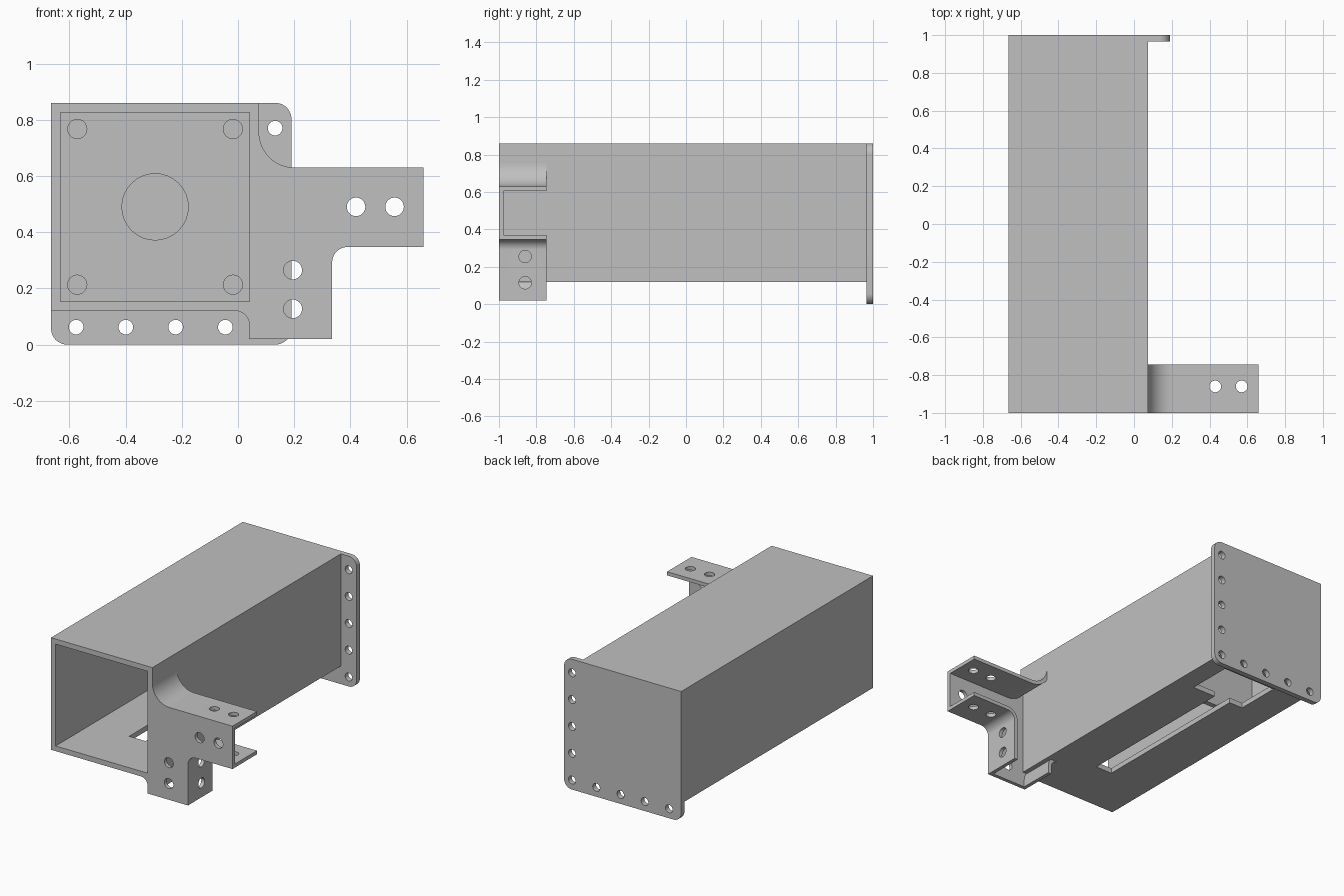
import bpy, bmesh
from math import sin, cos, pi, radians
from mathutils import Vector, Matrix

old = bpy.data.objects.get("Cube")
if old:
    bpy.data.objects.remove(old)

grey = bpy.data.materials.new("plain grey")
grey.use_nodes = True
grey.diffuse_color = (0.53, 0.53, 0.53, 1)
grey.node_tree.nodes["Principled BSDF"].inputs["Base Color"].default_value = grey.diffuse_color

LEFT, RIGHT, BOTTOM, TOP = -0.665, 0.075, 0.12, 0.86
WALL, SHEET = 0.034, 0.024
BACK = 1 - WALL
ARM_BACK = -0.745


def finish(name, bm):
    bmesh.ops.recalc_face_normals(bm, faces=bm.faces)
    mesh = bpy.data.meshes.new(name)
    bm.to_mesh(mesh)
    bm.free()
    mesh.materials.append(grey)
    ob = bpy.data.objects.new(name, mesh)
    bpy.context.collection.objects.link(ob)
    return ob


def prism(name, points, y0, y1):
    """Extrude an outline in the xz plane from y0 to y1."""
    bm = bmesh.new()
    face = bm.faces.new([bm.verts.new((x, y0, z)) for x, z in points])
    new = bmesh.ops.extrude_face_region(bm, geom=[face])["geom"]
    bmesh.ops.translate(bm, vec=(0, y1 - y0, 0),
                        verts=[v for v in new if isinstance(v, bmesh.types.BMVert)])
    return finish(name, bm)


def block(name, x0, x1, y0, y1, z0, z1):
    return prism(name, [(x0, z0), (x1, z0), (x1, z1), (x0, z1)], y0, y1)


def drill(at, radius, axis, depth=0.1):
    """Cylinder cutter along the given axis."""
    turn = {"X": Matrix.Rotation(pi / 2, 4, "Y"), "Y": Matrix.Rotation(pi / 2, 4, "X"),
            "Z": Matrix()}[axis]
    bm = bmesh.new()
    bmesh.ops.create_cone(bm, cap_ends=True, segments=32, radius1=radius, radius2=radius,
                          depth=depth, matrix=Matrix.Translation(at) @ turn)
    return finish("cutter", bm)


def cut(ob, cutters):
    bpy.context.view_layer.objects.active = ob
    for c in cutters:
        c.hide_render = True
        mod = ob.modifiers.new("cut", "BOOLEAN")
        mod.operation, mod.solver, mod.object = "DIFFERENCE", "EXACT", c
        bpy.ops.object.modifier_apply(modifier=mod.name)
        bpy.data.objects.remove(c)


def arc(cx, cz, r, a0, a1, n=12):
    steps = [radians(a0 + (a1 - a0) * i / n) for i in range(n + 1)]
    return [(cx + r * cos(a), cz + r * sin(a)) for a in steps]


def flange(name, path):
    """Folded strip along a path, thickened to the right-hand side of travel."""
    pts = [Vector(p) for p in path]
    inner = []
    for i, p in enumerate(pts):
        d = (pts[min(i + 1, len(pts) - 1)] - pts[max(i - 1, 0)]).normalized()
        inner.append(p + Vector((d.y, -d.x)) * SHEET)
    return prism(name, path + [tuple(p) for p in reversed(inner)], -1 + SHEET, ARM_BACK)


# Square tube, open at the front, with a stepped slot in its floor
tube = block("tube", LEFT, RIGHT, -1, BACK, BOTTOM, TOP)
cut(tube, [
    block("cutter", LEFT + WALL, RIGHT - WALL, -1.1, 1.1, BOTTOM + WALL, TOP - WALL),
    block("cutter", -0.35, -0.23, -0.635, 0.6, 0, 0.3),
    block("cutter", -0.45, -0.06, 0.5, 0.8, 0, 0.3),
])

# Inner mounting wall with a central bore and four screw holes
mid_x, mid_z, wall_y = -0.295, 0.49, 0.36
inner_wall = block("inner_wall", LEFT + WALL, RIGHT - WALL, wall_y - WALL / 2,
                   wall_y + WALL / 2, BOTTOM + WALL, TOP - WALL)
cut(inner_wall, [drill((mid_x, wall_y, mid_z), 0.118, "Y")] +
    [drill((mid_x + sx * 0.277, wall_y, mid_z + sz * 0.277), 0.034, "Y")
     for sx in (-1, 1) for sz in (-1, 1)])

# Back plate with three rounded corners and holes along two edges
edge, r = 0.19, 0.057
back_plate = prism("back_plate",
                   [(LEFT, TOP)] + arc(LEFT + r, r, r, 180, 270) +
                   arc(edge - r, r, r, 270, 360) + arc(edge - r, TOP - r, r, 0, 90),
                   BACK, 1)
pitch = 0.177
spots = [(0.132 - i * pitch, 0.062) for i in range(5)]
spots += [(0.132, 0.062 + i * pitch) for i in range(1, 5)]
cut(back_plate, [drill((x, BACK, z), 0.026, "Y", 0.2) for x, z in spots])

# Bracket edges: upper sweep, inner corner and lower left fold
arm_end, arm_top, arm_low = 0.66, 0.63, 0.347
leg_left, leg_right, leg_low = 0.04, 0.335, 0.02
upper = arc(RIGHT + 0.125, arm_top + 0.125, 0.125, 180, 270, 16) + [(arm_end, arm_top)]
corner = ([(arm_end, arm_low)] + arc(leg_right + 0.055, arm_low - 0.055, 0.055, 90, 180) +
          [(leg_right, leg_low)])
lower = [(leg_left, leg_low)] + arc(leg_left - 0.05, BOTTOM - 0.05, 0.05, 0, 90)

# Front web of the bracket
web = prism("bracket_web", upper + corner + lower + [(RIGHT, BOTTOM)], -1, -1 + SHEET)
cut(web, [drill((x, -1, z), 0.033, "Y") for x, z in
          ((0.42, 0.49), (0.557, 0.49), (0.195, 0.265), (0.195, 0.127))])

# Folded flanges, clockwise so the thickness lies inside the bracket
hole_y = -0.86
upper_flange = flange("upper_flange", [(RIGHT, arm_top + 0.14)] + upper)
cut(upper_flange, [drill((x, hole_y, arm_top), 0.031, "Z") for x in (0.43, 0.57)])
corner_flange = flange("corner_flange", corner)
cut(corner_flange, [drill((x, hole_y, arm_low), 0.031, "Z") for x in (0.43, 0.57)] +
    [drill((leg_right, hole_y, z), 0.033, "X") for z in (0.255, 0.115)])
lower_flange = flange("lower_flange", lower)

# Smooth curves, sharp folds
for ob in (tube, inner_wall, back_plate, web, upper_flange, corner_flange, lower_flange):
    bpy.ops.object.select_all(action="DESELECT")
    ob.select_set(True)
    bpy.context.view_layer.objects.active = ob
    bpy.ops.object.shade_smooth_by_angle(angle=radians(30))
